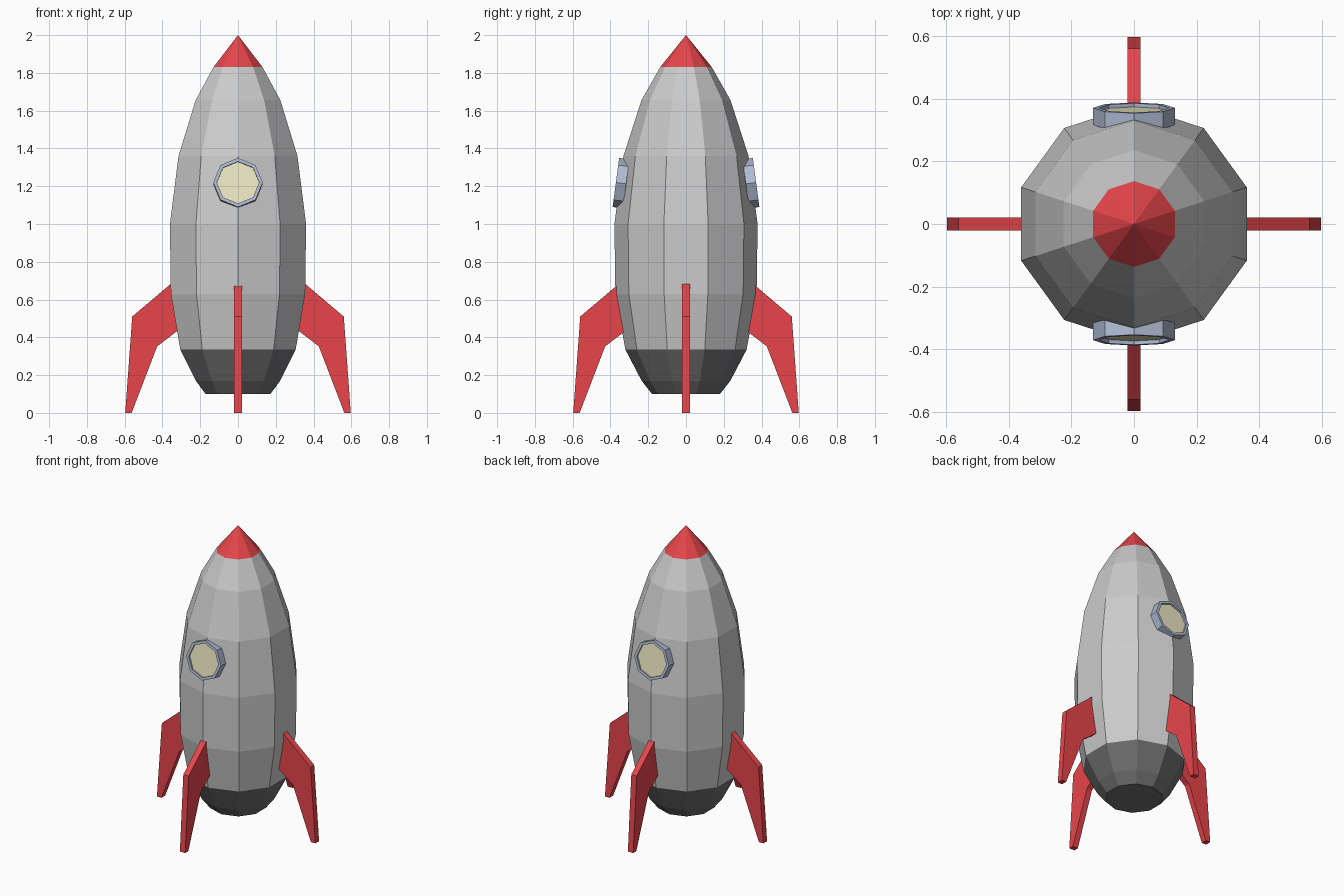
import bpy, bmesh
from math import sin, cos, pi, radians, atan2
from mathutils import Matrix

if "Cube" in bpy.data.objects:
    bpy.data.objects.remove(bpy.data.objects["Cube"])


def material(name, rgb):
    m = bpy.data.materials.new(name)
    m.diffuse_color = (*rgb, 1)
    m.use_nodes = True
    m.node_tree.nodes["Principled BSDF"].inputs["Base Color"].default_value = m.diffuse_color
    return m


RED = material("red", (0.8, 0.06, 0.07))
DARK = material("dark", (0.16, 0.16, 0.16))
BLUE = material("blue_grey", (0.43, 0.5, 0.65))
PALE = material("pale_yellow", (0.84, 0.8, 0.54))


def finish(bm, name, mat=None):
    bmesh.ops.recalc_face_normals(bm, faces=bm.faces)
    me = bpy.data.meshes.new(name)
    bm.to_mesh(me)
    bm.free()
    ob = bpy.data.objects.new(name, me)
    bpy.context.collection.objects.link(ob)
    if mat:
        me.materials.append(mat)
    return ob


def lathe(name, profile, sides, mat=None, phase=0.0, closed=False, matrix=None, cap=False):
    """Revolve (radius, z) points into a faceted surface."""
    bm = bmesh.new()
    rings = []
    for r, z in profile:
        if r == 0:
            rings.append([bm.verts.new((0, 0, z))] * sides)
        else:
            rings.append([bm.verts.new((r * cos(phase + 2 * pi * i / sides),
                                        r * sin(phase + 2 * pi * i / sides), z))
                          for i in range(sides)])
    pairs = list(zip(rings, rings[1:]))
    if closed:
        pairs.append((rings[-1], rings[0]))
    for a, b in pairs:
        for i in range(sides):
            j = (i + 1) % sides
            bm.faces.new(dict.fromkeys((a[i], a[j], b[j], b[i])))
    if cap:
        bm.faces.new(rings[0])
    if matrix:
        bm.transform(matrix)
    return finish(bm, name, mat)


# Ten-sided hull: base, body and nose share their border rings
lathe("engine_base", [(0.18, 0.10), (0.235, 0.17), (0.321, 0.335)],
      10, DARK, pi / 2, cap=True)
lathe("hull", [(0.321, 0.335), (0.374, 0.63), (0.379, 1.0),
               (0.331, 1.36), (0.236, 1.655), (0.137, 1.83)], 10, None, pi / 2)
lathe("nose_cone", [(0.137, 1.83), (0, 2.0)], 10, RED, pi / 2)

# Octagonal portholes, front and back, tilted to follow the hull
tilt = atan2(0.048, 0.36)
for side, turn in (("front", 0), ("back", pi)):
    place = (Matrix.Rotation(turn, 4, 'Z') @ Matrix.Translation((0, -0.371, 1.22))
             @ Matrix.Rotation(radians(90) - tilt, 4, 'X'))
    lathe(side + "_window_frame",
          [(0.131, -0.055), (0.131, 0), (0.112, 0), (0.112, -0.055)],
          8, BLUE, closed=True, matrix=place)
    lathe(side + "_window_glass", [(0.113, -0.012), (0, -0.012)],
          8, PALE, matrix=place)

# Four swept fins that serve as legs
FIN = [(0.33, 0.705), (0.56, 0.51), (0.597, 0), (0.563, 0), (0.428, 0.352), (0.30, 0.45)]
for k, side in enumerate(("right", "back", "left", "front")):
    bm = bmesh.new()
    face = bm.faces.new([bm.verts.new((x, -0.02, z)) for x, z in FIN])
    ext = bmesh.ops.extrude_face_region(bm, geom=[face], use_keep_orig=True)
    verts = [g for g in ext["geom"] if isinstance(g, bmesh.types.BMVert)]
    bmesh.ops.translate(bm, verts=verts, vec=(0, 0.04, 0))
    bm.transform(Matrix.Rotation(k * pi / 2, 4, 'Z'))
    finish(bm, side + "_fin", RED)
